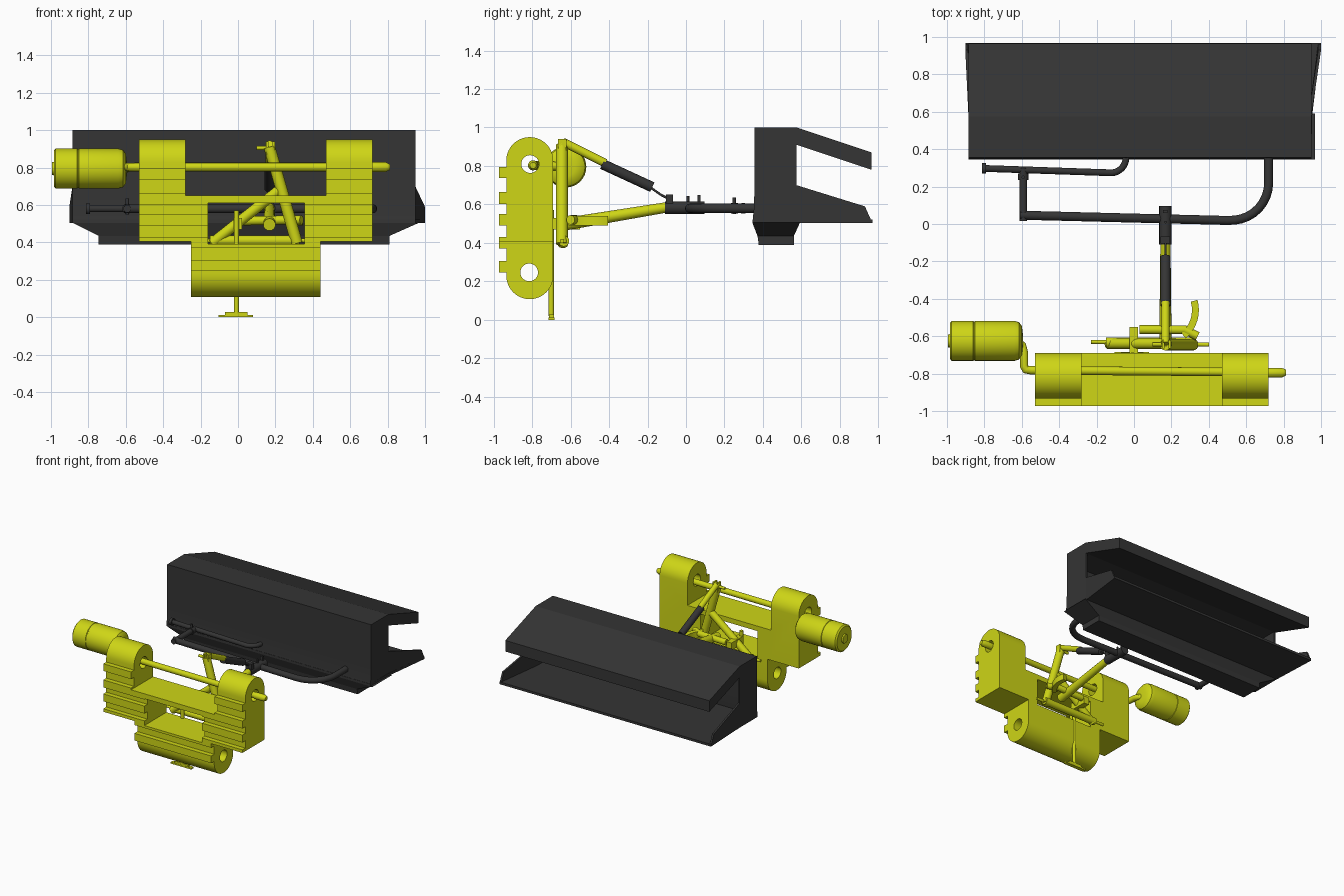
import bpy, bmesh, math
from mathutils import Vector

if "Cube" in bpy.data.objects:
    bpy.data.objects.remove(bpy.data.objects["Cube"])


def material(name, col):
    m = bpy.data.materials.new(name)
    m.diffuse_color = (*col, 1)
    m.use_nodes = True
    m.node_tree.nodes["Principled BSDF"].inputs["Base Color"].default_value = m.diffuse_color
    return m


YELLOW = material("yellow_paint", (0.62, 0.67, 0.008))
DARK = material("dark_steel", (0.035, 0.035, 0.035))


def finish(ob, mat, smooth=True):
    ob.data.materials.clear()
    ob.data.materials.append(mat)
    if smooth:
        bpy.ops.object.select_all(action='DESELECT')
        ob.select_set(True)
        bpy.context.view_layer.objects.active = ob
        bpy.ops.object.shade_smooth_by_angle(angle=math.radians(35))
    return ob


def mesh_object(name, bm, mat, smooth=True):
    bmesh.ops.recalc_face_normals(bm, faces=bm.faces)
    me = bpy.data.meshes.new(name)
    bm.to_mesh(me)
    bm.free()
    ob = bpy.data.objects.new(name, me)
    bpy.context.collection.objects.link(ob)
    return finish(ob, mat, smooth)


def loft(name, rings, mat, smooth=True):
    """Skin equal-length rings of points and cap both ends."""
    bm = bmesh.new()
    rows = [[bm.verts.new(p) for p in r] for r in rings]
    n = len(rows[0])
    for a, b in zip(rows, rows[1:]):
        for i in range(n):
            j = (i + 1) % n
            bm.faces.new((a[i], a[j], b[j], b[i]))
    bm.faces.new(rows[0])
    bm.faces.new(rows[-1][::-1])
    return mesh_object(name, bm, mat, smooth)


def extrude(name, yz, x0, x1, mat, smooth=False):
    return loft(name, [[(x, y, z) for y, z in yz] for x in (x0, x1)], mat, smooth)


def box(name, x0, x1, y0, y1, z0, z1, mat):
    return extrude(name, [(y0, z0), (y1, z0), (y1, z1), (y0, z1)], x0, x1, mat)


def lathe_x(name, prof, y, z, mat, n=32):
    return loft(name, [[(x, y + r * math.cos(2 * math.pi * i / n), z + r * math.sin(2 * math.pi * i / n))
                        for i in range(n)] for x, r in prof], mat)


def tube(name, pts, r, mat, r_end=None, n=16):
    """Round tube along a path, optionally tapered."""
    pts = [Vector(p) for p in pts]
    r_end = r if r_end is None else r_end
    dirs = [(b - a).normalized() for a, b in zip(pts, pts[1:])]
    u, rings = None, []
    for k, p in enumerate(pts):
        t = (dirs[max(k - 1, 0)] + dirs[min(k, len(dirs) - 1)]).normalized()
        u = t.orthogonal() if u is None else u - t * u.dot(t)
        u.normalize()
        v = t.cross(u)
        rad = r + (r_end - r) * k / (len(pts) - 1)
        rings.append([p + rad * (u * math.cos(2 * math.pi * i / n) + v * math.sin(2 * math.pi * i / n))
                      for i in range(n)])
    return loft(name, rings, mat)


def arc(cx, cy, r, a0, a1, z, n=8):
    return [(cx + r * math.cos(math.radians(a0 + (a1 - a0) * i / n)),
             cy + r * math.sin(math.radians(a0 + (a1 - a0) * i / n)), z) for i in range(n + 1)]


# Ribbed hinge block: capsule side profile with teeth on the front face
YC, R, ZT, ZB = -0.812, 0.122, 0.828, 0.23
prof = [(YC + R * math.cos(math.pi * i / 20), ZT + R * math.sin(math.pi * i / 20)) for i in range(21)]
yf, yt = YC - R, -0.972
for zt, zb in ((0.795, 0.737), (0.664, 0.603), (0.55, 0.49), (0.43, 0.372), (0.305, 0.247)):
    prof += [(yf, zt), (yt, zt), (yt, zb), (yf, zb)]
prof += [(YC - R * math.cos(math.pi * i / 20), ZB - R * math.sin(math.pi * i / 20)) for i in range(21)]
block = extrude("ribbed_block", prof, -0.53, 0.72, YELLOW)
cutters = [
    box("cut", -0.28, 0.47, -1.2, -0.5, 0.65, 1.2, YELLOW),
    box("cut", -0.9, -0.25, -1.2, -0.5, -0.1, 0.405, YELLOW),
    box("cut", 0.44, 0.9, -1.2, -0.5, -0.1, 0.405, YELLOW),
    box("cut", -0.16, 0.355, -1.2, -0.5, 0.392, 0.61, YELLOW),
    lathe_x("cut", [(-0.9, 0.046), (1.1, 0.046)], -0.81, 0.81, YELLOW),
    lathe_x("cut", [(-0.9, 0.046), (1.1, 0.046)], -0.815, 0.247, YELLOW)]
for c in cutters:
    c.hide_render = True
    m = block.modifiers.new("cut", 'BOOLEAN')
    m.operation, m.solver, m.object = 'DIFFERENCE', 'EXACT', c
    bpy.context.view_layer.objects.active = block
    bpy.ops.object.modifier_apply(modifier=m.name)
    bpy.data.objects.remove(c)
finish(block, YELLOW)

# Motor drum with elbow and long through-rod
lathe_x("motor_drum", [(-0.995, 0.03), (-0.995, 0.034), (-0.985, 0.036), (-0.985, 0.095), (-0.975, 0.107),
                       (-0.86, 0.107), (-0.858, 0.104), (-0.852, 0.104), (-0.85, 0.107), (-0.64, 0.107),
                       (-0.615, 0.1), (-0.60, 0.08), (-0.595, 0.05), (-0.594, 0.01)], -0.625, 0.795, YELLOW)
tube("through_rod", [(-0.62, -0.635, 0.79), (-0.598, -0.65, 0.795), (-0.588, -0.69, 0.8), (-0.588, -0.76, 0.803),
                     (-0.578, -0.778, 0.803), (-0.55, -0.782, 0.803), (0.74, -0.793, 0.803)], 0.023, YELLOW)
lathe_x("rod_end", [(0.715, 0.026), (0.79, 0.026), (0.812, 0.016)], -0.795, 0.803, YELLOW)

# Support leg and foot
tube("support_leg", [(-0.008, -0.7, 0.02), (-0.008, -0.7, 0.57)], 0.014, YELLOW)
box("foot_bar", -0.105, 0.08, -0.714, -0.684, 0.0, 0.012, YELLOW)
box("foot_bracket", -0.07, 0.05, -0.712, -0.686, 0.01, 0.028, YELLOW)
box("leg_clamp", -0.024, 0.022, -0.7, -0.55, 0.47, 0.53, YELLOW)

# Triangular mast frame
tube("mast", [(0.315, -0.645, 0.395), (0.168, -0.645, 0.91)], 0.031, YELLOW)
tube("diagonal_brace", [(-0.14, -0.64, 0.395), (0.22, -0.64, 0.68)], 0.028, YELLOW)
tube("frame_axle", [(-0.15, -0.635, 0.41), (0.33, -0.635, 0.41)], 0.028, YELLOW)
tube("axle_pin", [(-0.23, -0.63, 0.41), (0.40, -0.645, 0.41)], 0.011, YELLOW)
tube("cross_tube", [(0.03, -0.565, 0.515), (0.27, -0.565, 0.52), (0.34, -0.6, 0.52)], 0.024, YELLOW)
for i, x in enumerate((0.157, 0.191)):
    box("mast_lug_%d" % i, x - 0.007, x + 0.007, -0.665, -0.62, 0.87, 0.94, YELLOW)
tube("mast_pin", [(0.1, -0.643, 0.905), (0.2, -0.643, 0.905)], 0.011, YELLOW)

# Curved side handle
outer = arc(0.15, -0.46, 0.197, -50, 16, 0)
inner = arc(0.15, -0.46, 0.160, 16, -50, 0)
loft("curved_handle", [[(x, y, z) for x, y, _ in outer + inner] for z in (0.49, 0.54)], YELLOW)

# Ram and lower arm
X = 0.168
tube("ram_upper", [(X, -0.64, 0.925), (X, -0.42, 0.815)], 0.022, YELLOW)
tube("ram_body", [(X, -0.435, 0.81), (X, -0.175, 0.69)], 0.027, DARK)
tube("ram_rod", [(X, -0.18, 0.685), (X, -0.13, 0.65), (X, -0.08, 0.625)], 0.006, DARK)
tube("lower_arm", [(X, -0.645, 0.495), (X, -0.10, 0.585)], 0.033, YELLOW, 0.027)
tube("arm_socket", [(X, -0.11, 0.583), (X, 0.095, 0.583)], 0.033, DARK)
box("socket_clevis", X - 0.025, X + 0.025, -0.105, -0.068, 0.6, 0.652, DARK)
tube("socket_pin", [(X, 0.01, 0.6), (X, 0.01, 0.645)], 0.007, DARK)
box("socket_tab", X - 0.012, X + 0.012, 0.06, 0.075, 0.6, 0.648, DARK)

# Dark linkage bars
Z = 0.58
tube("main_bar", [(-0.61, 0.047, Z), (0.5, 0.019, Z)] + arc(0.52, 0.22, 0.2, -85, 0, Z)
     + [(0.72, 0.37, Z)], 0.024, DARK)
tube("link_bar", [(-0.592, 0.015, Z), (-0.592, 0.30, Z)], 0.021, DARK)
tube("rear_bar", [(-0.8, 0.297, Z), (-0.13, 0.274, Z)] + arc(-0.125, 0.355, 0.082, -85, 0, Z)
     + [(-0.043, 0.37, Z)], 0.018, DARK)
tube("bar_end_cap", [(-0.812, 0.297, Z), (-0.79, 0.297, Z)], 0.028, DARK)
tube("link_collar", [(-0.592, 0.235, Z), (-0.592, 0.27, Z)], 0.027, DARK)
tube("link_pin", [(-0.592, 0.25, 0.55), (-0.592, 0.25, 0.635)], 0.009, DARK)

# Bucket: hood, back wall, floor, tapered sump and side panels
XL, XR = -0.885, 0.948
extrude("bucket_hood", [(0.355, 0.91), (0.355, 1.0), (0.575, 1.0), (0.965, 0.87), (0.965, 0.78), (0.575, 0.91)],
        XL, XR, DARK)
extrude("bucket_back", [(0.355, 0.92), (0.355, 0.65), (0.352, 0.57), (0.345, 0.505), (0.365, 0.505),
                        (0.37, 0.57), (0.373, 0.65), (0.373, 0.92)], XL, XR, DARK, True)
loft("bucket_floor", [[(XL, 0.345, z), (XR, 0.345, z), (XR + 0.004, 0.575, z), (1.0, 0.968, z), (-0.902, 0.968, z),
                       (XL, 0.575, z)] for z in (0.503, 0.522)], DARK, False)
loft("bucket_sump", [[(a, c, z), (b, c, z), (b, d, z), (a, d, z)] for a, b, c, d, z in
                     ((-0.745, 0.81, 0.378, 0.56, 0.39), (-0.745, 0.81, 0.372, 0.56, 0.435),
                      (XL, XR + 0.02, 0.345, 0.592, 0.505))], DARK, False)
for side, x, s, flare in (("left", XL, 1, -0.017), ("right", XR, -1, 0.052)):
    extrude("side_panel_" + side, [(0.355, 0.505), (0.575, 0.505), (0.575, 0.915), (0.355, 0.915)],
            x, x + s * 0.015, DARK)
    # flared fin beside the lip
    fin = [(0.575, 0.505, 0), (0.968, 0.505, 1), (0.93, 0.59, 1), (0.575, 0.70, 0)]
    loft("lip_fin_" + side, [[(x + flare * k + o, y, z) for y, z, k in fin] for o in (0, s * 0.015)], DARK, False)
